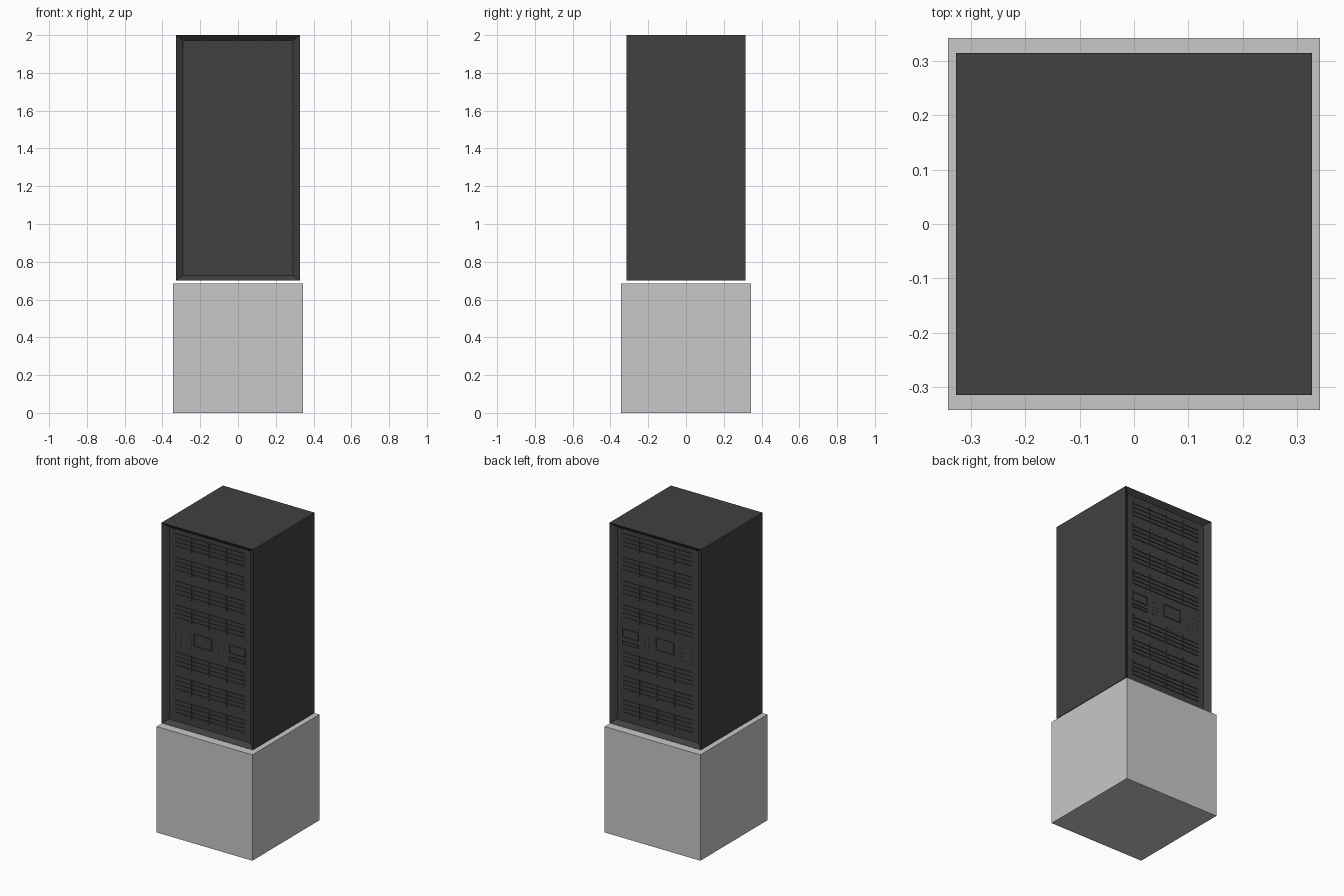
import bpy, bmesh
from mathutils import Matrix, Vector

if "Cube" in bpy.data.objects:
    bpy.data.objects.remove(bpy.data.objects["Cube"])


def material(name, rgb):
    m = bpy.data.materials.new(name)
    m.diffuse_color = (*rgb, 1)
    m.use_nodes = True
    m.node_tree.nodes["Principled BSDF"].inputs["Base Color"].default_value = m.diffuse_color
    return m


GREY = material("plinth grey", (0.58, 0.58, 0.58))
BLACK = material("cabinet black", (0.052, 0.052, 0.052))
GREEN = material("light green", (0.03, 0.12, 0.05))
RED = material("light red", (0.15, 0.03, 0.03))


def add_box(bm, x0, x1, y0, y1, z0, z1):
    c = Vector(((x0 + x1) / 2, (y0 + y1) / 2, (z0 + z1) / 2))
    s = Matrix.Diagonal((x1 - x0, y1 - y0, z1 - z0, 1))
    return bmesh.ops.create_cube(bm, size=1, matrix=Matrix.Translation(c) @ s)["verts"]


def finish(bm, name, mat):
    bmesh.ops.recalc_face_normals(bm, faces=bm.faces)
    me = bpy.data.meshes.new(name)
    bm.to_mesh(me)
    bm.free()
    me.materials.append(mat)
    ob = bpy.data.objects.new(name, me)
    bpy.context.collection.objects.link(ob)
    return ob


# Plinth
bm = bmesh.new()
add_box(bm, -0.343, 0.343, -0.343, 0.343, 0, 0.686)
finish(bm, "plinth", GREY)

# Cabinet with a recessed panel front and back
FRONT, PANEL = 0.315, 0.288
bm = bmesh.new()
add_box(bm, -0.328, 0.328, -FRONT, FRONT, 0.702, 2.0)
bm.normal_update()
ends = [f for f in bm.faces if abs(f.normal.y) > 0.9]
bmesh.ops.inset_individual(bm, faces=ends, thickness=0.036)
for f in ends:
    for v in f.verts:
        v.co.x = 0.29 if v.co.x > 0 else -0.29
        v.co.y = PANEL if v.co.y > 0 else -PANEL
        v.co.z = 1.972 if v.co.z > 1.3 else 0.727
finish(bm, "cabinet", BLACK)

# Everything mounted on the panels, gathered per part
drives, lamps, alarms, controls = (bmesh.new() for _ in range(4))


def mount(bm, x0, x1, z0, z1, out):
    """Box standing out from both the front and the back panel."""
    for side in (-1, 1):
        ys = sorted((side * (PANEL - 0.002), side * (PANEL + out)))
        add_box(bm, x0, x1, ys[0], ys[1], z0, z1)


STEP, TOP, COL, ROW = 0.154, 1.893, 0.126, 0.0265
for row in range(8):
    zc = TOP - row * STEP
    if row == 4:
        continue
    # Four by four drive trays with narrow gaps and a lamp each
    for i in range(4):
        x = -0.252 + i * COL
        for j in range(4):
            z = zc - 0.053 + j * ROW
            mount(drives, x + 0.002, x + COL - 0.002, z + 0.0025, z + ROW - 0.0025, 0.005)
            bm = alarms if (i + j + row) % 7 == 0 else lamps
            mount(bm, x + COL - 0.009, x + COL - 0.005, z + 0.011, z + 0.015, 0.006)

# Control unit: lamp grids, screen frame and slots
ZC = TOP - 4 * STEP
for k, z in enumerate((ZC - 0.05, ZC - 0.025, ZC, ZC + 0.03)):
    for i in range(4):
        x = -0.248 + i * 0.038
        mount(alarms if (i + k) % 5 == 0 else lamps, x, x + 0.005, z, z + 0.005, 0.003)
    for i in range(2):
        x = 0.06 + i * 0.03
        mount(lamps, x, x + 0.005, z, z + 0.005, 0.003)


def frame(x0, x1, z0, z1, t=0.004):
    mount(controls, x0, x1, z1 - t, z1, 0.005)
    mount(controls, x0, x1, z0, z0 + t, 0.005)
    mount(controls, x0, x0 + t, z0 + t, z1 - t, 0.005)
    mount(controls, x1 - t, x1, z0 + t, z1 - t, 0.005)


frame(-0.115, 0.015, ZC - 0.03, ZC + 0.052)
frame(0.14, 0.255, ZC - 0.008, ZC + 0.05)
frame(0.14, 0.255, ZC - 0.054, ZC - 0.03)

finish(drives, "drive_trays", BLACK)
finish(lamps, "green_lamps", GREEN)
finish(alarms, "red_lamps", RED)
finish(controls, "control_frames", BLACK)
